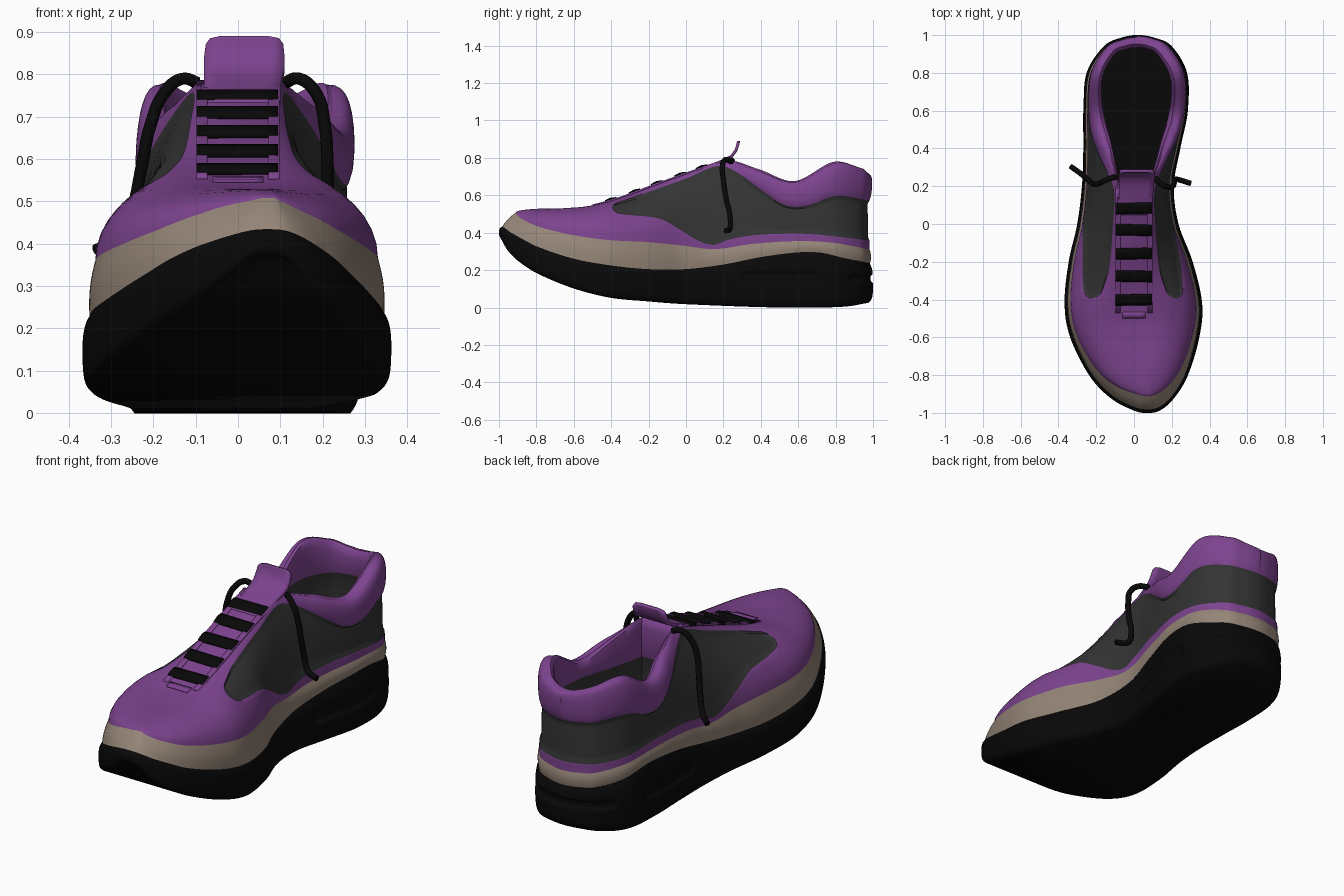
import bpy, bmesh, math
from mathutils import Vector

if "Cube" in bpy.data.objects:
    bpy.data.objects.remove(bpy.data.objects["Cube"])


def material(name, rgb):
    m = bpy.data.materials.new(name)
    m.diffuse_color = (*rgb, 1)
    m.use_nodes = True
    m.node_tree.nodes["Principled BSDF"].inputs["Base Color"].default_value = m.diffuse_color
    return m


PURPLE = material("purple", (0.205, 0.057, 0.275))
TAN = material("tan", (0.30, 0.235, 0.185))
GRAY = material("dark gray", (0.034, 0.034, 0.034))
BLACK = material("black", (0.0025, 0.0025, 0.0025))


def curve(keys, y):
    """Smooth value through (y, value) keys."""
    if y <= keys[0][0]:
        return keys[0][1]
    if y >= keys[-1][0]:
        return keys[-1][1]
    i = max(k for k in range(len(keys) - 1) if keys[k][0] <= y)

    def slope(k):
        a, b = keys[max(k - 1, 0)], keys[min(k + 1, len(keys) - 1)]
        return (b[1] - a[1]) / (b[0] - a[0])
    (y0, v0), (y1, v1) = keys[i], keys[i + 1]
    h = y1 - y0
    t = (y - y0) / h
    return ((2*t**3 - 3*t**2 + 1) * v0 + (t**3 - 2*t**2 + t) * h * slope(i)
            + (3*t**2 - 2*t**3) * v1 + (t**3 - t**2) * h * slope(i + 1))


def closed_spline(keys, k):
    """Catmull-Rom loop with k samples per key."""
    out, n = [], len(keys)
    for i in range(n):
        a, b, c, d = (Vector(keys[(i + j) % n]) for j in (-1, 0, 1, 2))
        for s in range(k):
            t = s / k
            out.append(0.5 * (2*b + (c - a)*t + (2*a - 5*b + 4*c - d)*t*t + (3*b - a - 3*c + d)*t**3))
    return out


def make(name, verts, faces, mats, indices=None, angle=40):
    me = bpy.data.meshes.new(name)
    me.from_pydata([tuple(v) for v in verts], [], faces)
    for m in mats:
        me.materials.append(m)
    if indices:
        for p, ix in zip(me.polygons, indices):
            p.material_index = ix
    bm = bmesh.new()
    bm.from_mesh(me)
    bmesh.ops.recalc_face_normals(bm, faces=bm.faces[:])
    bm.to_mesh(me)
    bm.free()
    ob = bpy.data.objects.new(name, me)
    bpy.context.collection.objects.link(ob)
    bpy.ops.object.select_all(action='DESELECT')
    ob.select_set(True)
    bpy.context.view_layer.objects.active = ob
    bpy.ops.object.shade_smooth_by_angle(angle=math.radians(angle))
    return ob


def grid_faces(cols, rows, wrap=True):
    return [(i*rows + j, (i + 1) % cols*rows + j, (i + 1) % cols*rows + j + 1, i*rows + j + 1)
            for i in range(cols if wrap else cols - 1) for j in range(rows - 1)]


# Plan outline of the sole, toe to heel
K = 12
right = [(.07, -1), (.14, -.985), (.213, -.92), (.285, -.8), (.345, -.6), (.36, -.42), (.31, -.2), (.235, 0),
         (.21, .2), (.245, .4), (.285, .6), (.28, .8), (.2, .94), (.11, .985), (.02, 1)]
left = [(.07, -1), (-.005, -.985), (-.125, -.92), (-.237, -.8), (-.337, -.6), (-.367, -.42), (-.345, -.2), (-.3, 0),
        (-.275, .2), (-.268, .4), (-.268, .6), (-.25, .8), (-.16, .94), (-.07, .985), (.02, 1)]
outline = closed_spline(right + left[-2:0:-1], K)
M = len(outline)
normal = []
for i in range(M):
    d = (outline[(i + 1) % M] - outline[i - 1]).normalized()
    normal.append(Vector((d.y, -d.x)))

# Ridge of the forefoot and rim of the collar: right x, left x, y, z
top_keys = [(.04, .04, -.68, .53), (.06, .02, -.675, .53), (.07, .0, -.65, .53), (.075, -.02, -.6, .533),
            (.08, -.05, -.5, .545), (.085, -.075, -.36, .583), (.09, -.08, -.18, .65), (.095, -.085, 0, .715),
            (.1, -.09, .2, .783), (.15, -.13, .38, .735), (.215, -.19, .58, .672), (.215, -.19, .79, .773),
            (.14, -.12, .92, .75), (.08, -.05, .955, .725), (.015, .015, .965, .715)]
topline = closed_spline([(r, y, z) for r, l, y, z in top_keys]
                        + [(l, y, z) for r, l, y, z in top_keys[-2:0:-1]], K)
ridge = [(y, z) for r, l, y, z in top_keys[:9]]

# Height lines along the shoe
sole_bottom = [(-1, .37), (-.96, .295), (-.9, .24), (-.8, .18), (-.6, .1), (-.4, .052), (-.2, .033), (0, .018),
               (.5, 0), (.85, .004), (1, .025)]
sole_top = [(-1, .435), (-.9, .38), (-.8, .33), (-.6, .265), (-.4, .23), (-.2, .21), (0, .21), (.2, .235),
            (.4, .275), (.6, .3), (.72, .298), (.85, .27), (1, .24)]
band_top = [(-1, .508), (-.9, .465), (-.8, .43), (-.6, .385), (-.4, .36), (-.2, .35), (0, .33), (.15, .312),
            (.35, .34), (.6, .355), (.8, .345), (1, .31)]
band_inset = [(-1, .09), (-.85, .055), (-.6, .035), (0, .025), (1, .018)]
panel_low = [(-.4, .54), (-.375, .51), (-.3, .495), (-.14, .475), (-.03, .415), (.07, .355), (.15, .335),
             (.22, .36), (.35, .385), (.55, .395), (.7, .39), (1, .355)]
panel_high = [(-.4, .54), (-.375, .558), (-.3, .583), (0, .69), (.17, .757), (.26, .73), (.4, .63), (.5, .56),
              (.56, .54), (.62, .54), (.69, .557), (.77, .59), (.85, .595), (1, .565)]
fullness_right = [(-1, .8), (-.5, 1), (-.25, 1.8), (0, 1.8), (.25, 1.5), (.5, .8), (1, .6)]
fullness_left = [(-1, .8), (-.5, 1), (-.25, 1.8), (0, 1.9), (.25, 1.8), (.5, 1.1), (.8, .9), (1, .6)]


def inset_point(i, inset, z):
    p = outline[i] - normal[i] * inset
    return Vector((p.x, p.y, z))


# Sole with air pockets pressed into the sides and heel
side = [(0, .024), (.06, .012), (.15, .004), (.35, 0), (.65, 0), (.85, .006), (1, .02)]


def pocket(y, z):
    depth = 0
    for cy, cz, hy, hz in ((.505, .155, .215, .043), (.98, .155, .11, .026)):
        qy, qz = abs(y - cy) - hy + hz, abs(z - cz)
        dist = math.hypot(max(qy, 0), qz) - hz
        depth = max(depth, .014 * min(1, max(0, -dist / .014)))
    return depth


SR = 33
verts = []
for i in range(M):
    y = outline[i].y
    z0, z1 = curve(sole_bottom, y), curve(sole_top, y)
    for j in range(SR):
        f = j / (SR - 1)
        z = z0 + (z1 - z0) * f
        verts.append(inset_point(i, curve(side, f) + pocket(y, z), z))
faces = grid_faces(M, SR)
for row in (0, SR - 1):
    for i in range(M // 2):
        a, b = i, i + 1
        loop = [a, b, (M - b) % M, (M - a) % M]
        faces.append(tuple(dict.fromkeys(v * SR + row for v in loop)))
make("sole", verts, faces, [BLACK], angle=60)

# Tan band around the upper
verts, BR = [], 9
for i in range(M):
    y = outline[i].y
    a = inset_point(i, .016, curve(sole_top, y) - .005)
    b = inset_point(i, curve(band_inset, y), curve(band_top, y))
    n = Vector((*normal[i], .3))
    for j in range(BR):
        f = j / (BR - 1)
        verts.append(a.lerp(b, f) + n * (.006 * math.sin(math.pi * f)))
make("midsole_band", verts, grid_faces(M, BR), [TAN])

# Upper: toe box, recessed side panels and padded collar
NA, NG, NC = 6, 12, 10
ROWS = NA + NG + NC + 1
verts, panel_y = [], []
for i in range(M):
    yb = outline[i].y
    b, t = inset_point(i, curve(band_inset, yb), curve(band_top, yb)), topline[i]
    p = curve(fullness_right if i <= M // 2 else fullness_left, yb)

    def wall(th):
        w = max(0, math.cos(th)) ** p
        q = t + (b - t) * w
        q.z = b.z + (t.z - b.z) * math.sin(th)
        return q

    def fraction_on(line):
        f = .5
        for _ in range(8):
            f = (curve(line, wall(math.asin(f)).y) - b.z) / (t.z - b.z)
            f = min(.965, max(.03, f))
        return f
    f0 = min(fraction_on(panel_low), .93)
    f1 = max(fraction_on(panel_high), f0 + .02)
    a0, a1 = math.asin(f0), math.asin(f1)
    panel_y.append(wall((a0 + a1) / 2).y)
    pad = (.02 if i <= M // 2 else .014) * min(1, max(0, (yb - .25) / .2))
    for j in range(ROWS):
        off = 0
        if j <= NA:
            th = a0 * j / NA
        elif j <= NA + NG:
            th = a0 + (a1 - a0) * (j - NA) / NG
            if j < NA + NG and panel_y[-1] > -.38:
                off = -.009
        else:
            s = (j - NA - NG) / NC
            th = a1 + (math.pi / 2 - a1) * s
            off = pad * max(0, math.sin(math.pi * s)) ** .6
        out = Vector((*(normal[i] * math.cos(th)), math.sin(th)))
        if yb > .3:
            out = Vector((*normal[i], 0))
        verts.append(wall(th) + out * off)
faces = grid_faces(M, ROWS)
colors = [1 if NA <= k % (ROWS - 1) < NA + NG and min(panel_y[i], panel_y[(i + 1) % M]) > -.4 else 0
          for k in range(len(faces)) for i in [k // (ROWS - 1)]]
for i in range(8 * K):
    loop = [i, i + 1, M - i - 1, (M - i) % M]
    faces.append(tuple(dict.fromkeys(v * ROWS + ROWS - 1 for v in loop)))
    colors.append(0)
make("upper", verts, faces, [PURPLE, GRAY], colors)

# Collar lining and insole
opening = topline[8 * K:M - 8 * K + 1]
verts, LR = [], 8
for t in opening:
    d = Vector((.01 - t.x, .6 - t.y, 0)).normalized()
    for off, z in ((0, t.z), (.012, t.z + .004), (.026, t.z - .008), (.032, t.z - .04),
                   (.03, .59), (.022, .575), (.022, .45), (.024, .345)):
        q = t + d * off
        verts.append((q.x, q.y, z))
n = len(opening)
faces = grid_faces(n, LR)
colors = [1 if k % (LR - 1) >= 4 else 0 for k in range(len(faces))]
faces.append(tuple(i * LR + LR - 1 for i in range(n)))
colors.append(2)
make("collar_lining", verts, faces, [PURPLE, GRAY, BLACK], colors)


# Strips laid along the instep
def strip(name, mat, path, thick):
    """path rows are (left x, right x, y, z)."""
    vs = [(a + (b - a) * j / 6, y, z) for a, b, y, z in path for j in range(7)]
    ob = make(name, vs, grid_faces(len(path), 7, False), [mat])
    mod = ob.modifiers.new("thickness", 'SOLIDIFY')
    mod.thickness, mod.offset = thick, 0
    return ob


strip("tongue", PURPLE, [(-.08, .1, .05, .73), (-.08, .1, .15, .766), (-.08, .105, .21, .79), (-.08, .11, .245, .81),
                         (-.08, .11, .267, .84), (-.076, .107, .277, .87), (-.066, .097, .28, .884),
                         (-.04, .07, .281, .89)], .016)
ys = [-.47 + .066 * k for k in range(11)]
for name, a, b in (("left_eyestay", -.098, -.072), ("right_eyestay", .072, .098)):
    strip(name, PURPLE, [(a, b, y, curve(ridge, y) + .002) for y in ys], .009)
strip("throat_end", PURPLE, [(-.06, .06, y, curve(ridge, y) + .002) for y in (-.5, -.465)], .009)

# Lace bars across the throat
for k, y in enumerate((-.4, -.275, -.155, -.03, .085)):
    rows = []
    for s in (-.028, -.014, 0, .014, .028):
        z = curve(ridge, y + s) + .009 - abs(s) * .2
        rows.append((-.098, .094, y + s, z))
    bar = strip(f"lace_bar_{k + 1}", BLACK, rows, .016)
    for v in bar.data.vertices:
        v.co.y += .002 * (-1) ** k * v.co.x / .1


# Loose lace ends hanging on both sides
def lace(name, pts):
    cu = bpy.data.curves.new(name, 'CURVE')
    cu.dimensions = '3D'
    cu.bevel_depth, cu.bevel_resolution, cu.use_fill_caps = .0145, 3, True
    sp = cu.splines.new('BEZIER')
    sp.bezier_points.add(len(pts) - 1)
    for bp, p in zip(sp.bezier_points, pts):
        bp.co = p
        bp.handle_left_type = bp.handle_right_type = 'AUTO'
    cu.materials.append(BLACK)
    bpy.context.collection.objects.link(bpy.data.objects.new(name, cu))


lace("right_lace_end", [(.11, .245, .78), (.145, .21, .79), (.185, .195, .755), (.205, .2, .68), (.212, .215, .58),
                        (.215, .235, .49), (.235, .235, .425), (.3, .215, .41)])
lace("left_lace_end", [(-.095, .25, .78), (-.13, .24, .79), (-.175, .22, .755), (-.207, .21, .68), (-.228, .22, .58),
                       (-.25, .24, .48), (-.28, .265, .41), (-.335, .305, .385)])
